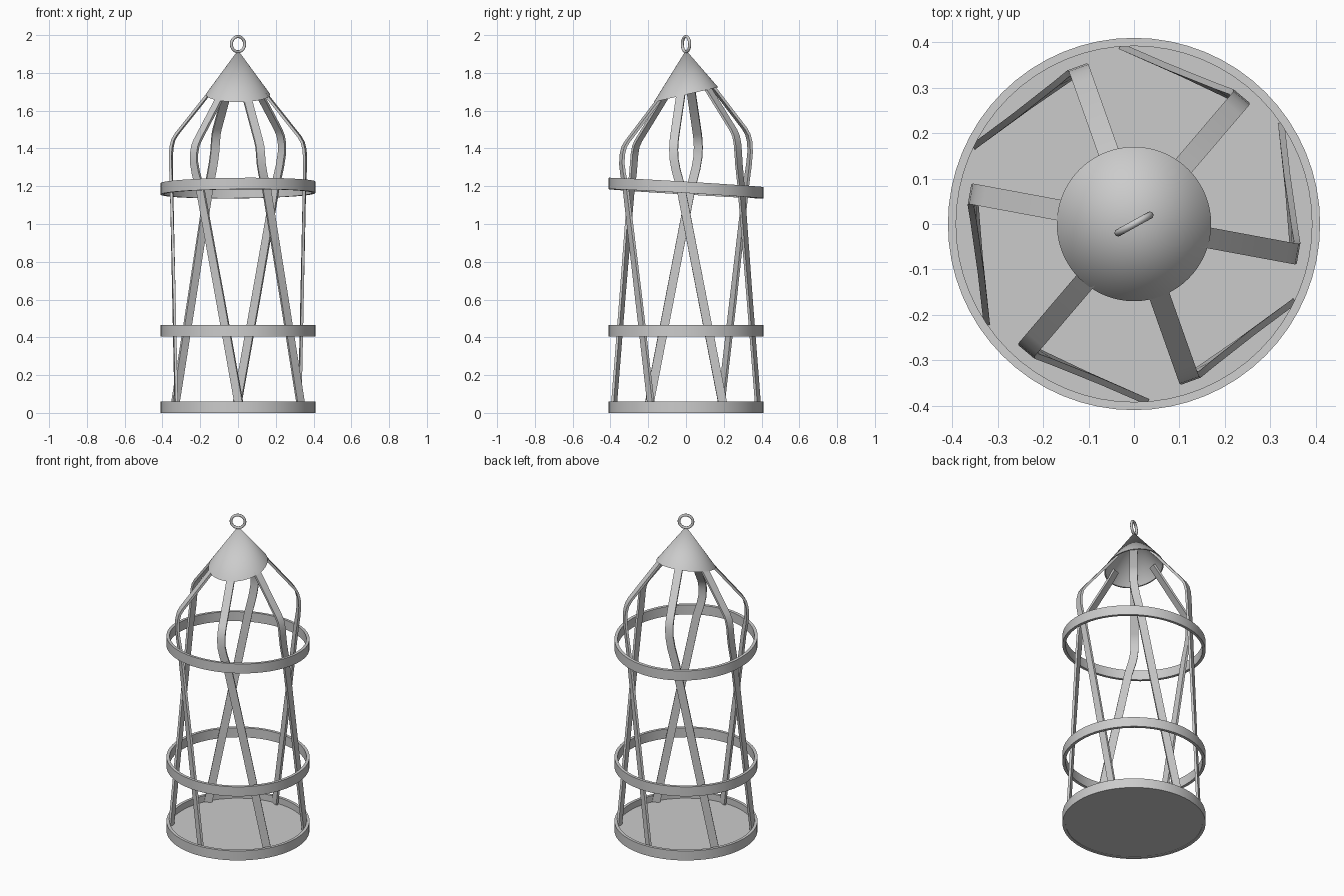
import bpy, bmesh, math
from mathutils import Vector

if "Cube" in bpy.data.objects:
    bpy.data.objects.remove(bpy.data.objects["Cube"], do_unlink=True)

metal = bpy.data.materials.new("grey metal")
metal.use_nodes = True
grey = (0.6, 0.6, 0.6, 1)
metal.diffuse_color = grey
metal.node_tree.nodes["Principled BSDF"].inputs["Base Color"].default_value = grey


def finish(name, bm, angle=30):
    bmesh.ops.recalc_face_normals(bm, faces=bm.faces[:])
    mesh = bpy.data.meshes.new(name)
    bm.to_mesh(mesh)
    bm.free()
    obj = bpy.data.objects.new(name, mesh)
    bpy.context.collection.objects.link(obj)
    mesh.materials.append(metal)
    bpy.ops.object.select_all(action='DESELECT')
    obj.select_set(True)
    bpy.context.view_layer.objects.active = obj
    bpy.ops.object.shade_smooth_by_angle(angle=math.radians(angle))
    return obj


def lathe(name, profile, closed=True, tilt=lambda x, y: 0, steps=64):
    """Revolve (radius, z) points around z, then lean them by a height rule."""
    bm = bmesh.new()
    verts = [bm.verts.new((r, 0, z)) for r, z in profile]
    pairs = list(zip(verts, verts[1:] + verts[:1]))
    edges = [bm.edges.new(p) for p in (pairs if closed else pairs[:-1])]
    bmesh.ops.spin(bm, geom=verts + edges, axis=(0, 0, 1), cent=(0, 0, 0),
                   angle=math.tau, steps=steps, use_duplicate=False)
    bmesh.ops.remove_doubles(bm, verts=bm.verts[:], dist=0.0005)
    for v in bm.verts:
        v.co.z += tilt(v.co.x, v.co.y)
    return finish(name, bm)


def band(name, low, high, tilt=lambda x, y: 0):
    return lathe(name, [(0.41, low), (0.41, high), (0.392, high), (0.392, low)], tilt=tilt)


# Base tray and hoops, the upper hoop slightly crooked
band("base_rim", 0, 0.06)
lathe("base_floor", [(0, 0.003), (0.396, 0.003), (0.396, 0.02), (0, 0.02)], closed=False)
band("lower_hoop", 0.405, 0.465)
band("upper_hoop", 1.16, 1.22, lambda x, y: 0.01 * x - 0.06 * y)

# Lopsided open cone cap
lathe("cone_cap", [(0.17, 1.685), (0.0, 1.92), (0.0, 1.91), (0.163, 1.685)],
      tilt=lambda x, y: 0.23 * y)


def polar(radius, degrees, z):
    a = math.radians(degrees)
    return Vector((radius * math.cos(a), radius * math.sin(a), z))


def bar(name, angle, width=0.046, thick=0.014):
    """Flat strip: leaning straight leg, soft shoulder, then up into the cap."""
    foot = polar(0.383, angle + 42, 0.02)
    shoulder = polar(0.362, angle, 1.38)
    chord = (shoulder - foot) * Vector((1, 1, 0)).length
    chord = Vector((chord.x, chord.y, 0)).normalized()
    tangent = polar(1, angle - 90, 0)
    path, sides = [], []
    for t, z in ((0, 0.02), (0.43, 0.61), (0.86, 1.2), (0.95, 1.29), (0.99, 1.35)):
        p = foot.lerp(shoulder, t)
        p.z = z + 0.1 * p.y * t ** 6
        path.append(p)
        sides.append(chord.lerp(tangent, t ** 3))
    for r, z, lean in ((0.358, 1.40, 0.1), (0.348, 1.44, 0.1), (0.33, 1.47, 0.11),
                       (0.16, 1.68, 0.22), (0.12, 1.73, 0.23)):
        p = polar(r, angle, z)
        p.z += lean * p.y
        path.append(p)
        sides.append(tangent)
    bm = bmesh.new()
    rings = []
    for i, (p, s) in enumerate(zip(path, sides)):
        run = (path[min(i + 1, len(path) - 1)] - path[max(i - 1, 0)]).normalized()
        s = (s - run * s.dot(run)).normalized()
        n = run.cross(s)
        rings.append([bm.verts.new(p + s * a * width / 2 + n * b * thick / 2)
                      for a, b in ((-1, -1), (1, -1), (1, 1), (-1, 1))])
    for low, high in zip(rings, rings[1:]):
        for k in range(4):
            m = (k + 1) % 4
            bm.faces.new((low[k], low[m], high[m], high[k]))
    bm.faces.new(rings[0])
    bm.faces.new(rings[-1])
    finish(name, bm, 40)


# Six twisted bars
for i in range(6):
    bar(f"cage_bar_{i + 1}", -10.5 + 60 * i)

# Hanging ring
bpy.ops.mesh.primitive_torus_add(major_radius=0.04, minor_radius=0.008,
                                 major_segments=40, minor_segments=12,
                                 location=(0, 0, 1.952),
                                 rotation=(math.pi / 2, 0, math.radians(29)))
ring = bpy.context.object
ring.name = "hanging_ring"
ring.data.materials.append(metal)
bpy.ops.object.shade_smooth_by_angle(angle=math.radians(60))
